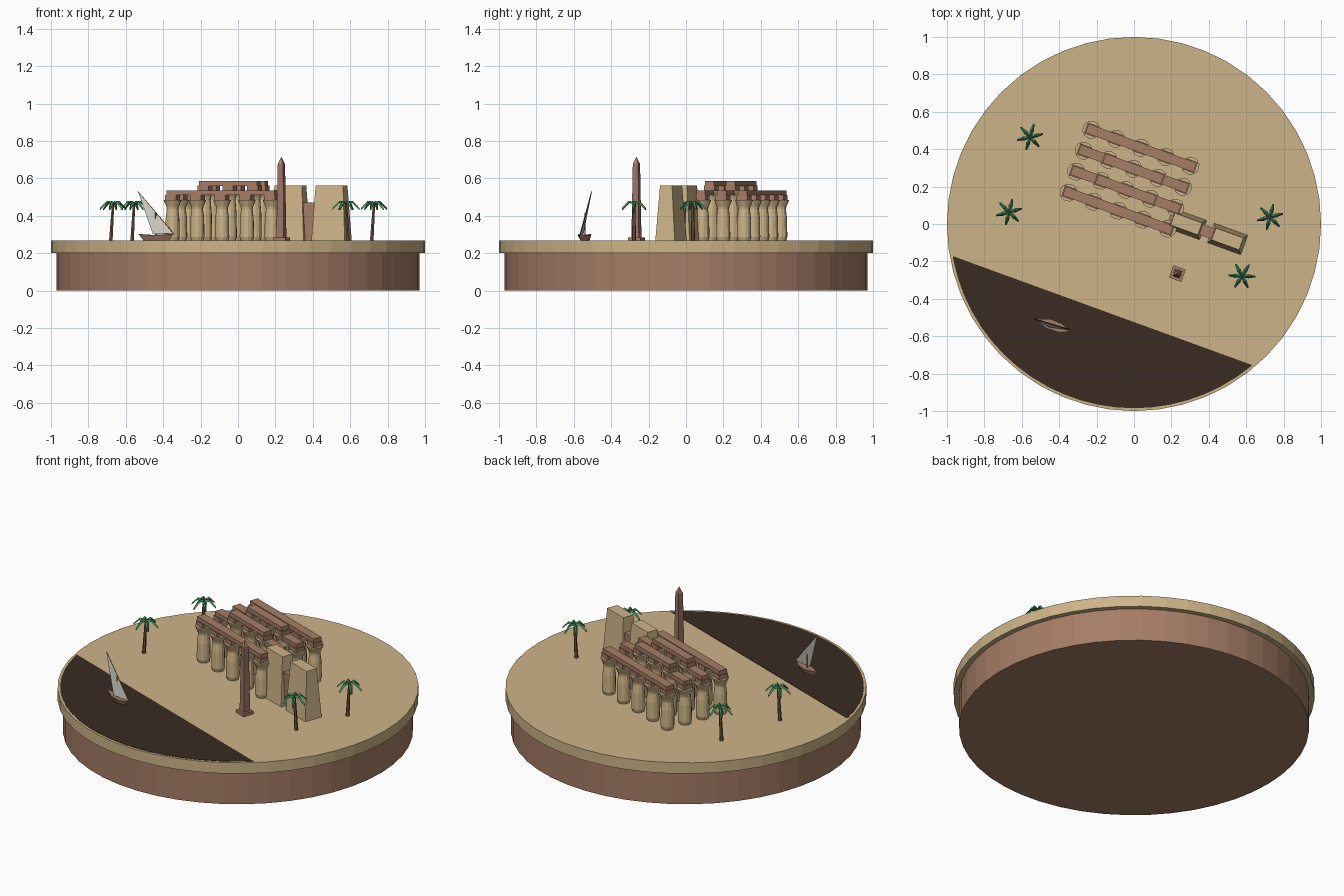
import bpy, bmesh, math
from mathutils import Vector, Matrix

if "Cube" in bpy.data.objects:
    bpy.data.objects.remove(bpy.data.objects["Cube"], do_unlink=True)

TILT = math.radians(-20)          # shared bearing of temple, shore and boat
TURN = Matrix.Rotation(TILT, 4, 'Z')
U, V = TURN @ Vector((1, 0, 0)), TURN @ Vector((0, 1, 0))
GROUND = 0.267


def material(name, r, g, b):
    lin = [((c / 255 + 0.055) / 1.055) ** 2.4 for c in (r, g, b)] + [1]
    m = bpy.data.materials.new(name)
    m.use_nodes = True
    m.diffuse_color = lin
    m.node_tree.nodes["Principled BSDF"].inputs["Base Color"].default_value = lin
    return m


SAND = material("sand", 206, 180, 136)
STONE = material("brown stone", 166, 125, 102)
WATER = material("dark water", 58, 43, 34)
GRANITE = material("red granite", 158, 116, 104)
LEAF = material("palm green", 70, 142, 94)
TRUNK = material("trunk brown", 120, 86, 64)
SAIL = material("sail cloth", 205, 203, 194)


def finish(name, bm, mat, matrix=Matrix()):
    bmesh.ops.recalc_face_normals(bm, faces=bm.faces[:])
    mesh = bpy.data.meshes.new(name)
    bm.to_mesh(mesh)
    bm.free()
    mesh.materials.append(mat)
    ob = bpy.data.objects.new(name, mesh)
    ob.matrix_world = matrix
    bpy.context.collection.objects.link(ob)
    return ob


def at(x, y, z=GROUND, turn=TILT):
    return Matrix.Translation((x, y, z)) @ Matrix.Rotation(turn, 4, 'Z')


def lathe(name, profile, sides, mat, matrix=Matrix()):
    """Closed turned solid from (radius, height) pairs."""
    bm = bmesh.new()
    rings = []
    for r, z in profile:
        rings.append([bm.verts.new((r * math.cos(math.tau * i / sides),
                                    r * math.sin(math.tau * i / sides), z)) for i in range(sides)])
    for a, b in zip(rings, rings[1:]):
        for i in range(sides):
            j = (i + 1) % sides
            bm.faces.new((a[i], a[j], b[j], b[i]))
    bm.faces.new(rings[0][::-1])
    bm.faces.new(rings[-1])
    return finish(name, bm, mat, matrix)


def block(name, length, depth, height, mat, matrix, top=(1, 1)):
    """Box standing on its origin, with an optional tapered top."""
    bm = bmesh.new()
    bmesh.ops.create_cube(bm, size=1)
    for v in bm.verts:
        up = v.co.z > 0
        v.co = (v.co.x * length * (top[0] if up else 1),
                v.co.y * depth * (top[1] if up else 1), height if up else 0)
    return finish(name, bm, mat, matrix)


def rod(name, a, b, r1, r2, mat, sides=6):
    a, b = Vector(a), Vector(b)
    matrix = Matrix.Translation(a) @ (b - a).to_track_quat('Z', 'Y').to_matrix().to_4x4()
    return lathe(name, [(r1, 0), (r2, (b - a).length)], sides, mat, matrix)


# Plinth and sandy ground
lathe("plinth", [(0.97, 0), (0.97, 0.205)], 48, STONE)
lathe("ground", [(1, 0.2), (1, GROUND)], 48, SAND)

# River: a disc cut along the shore line
bm = bmesh.new()
bmesh.ops.create_circle(bm, cap_ends=True, segments=64, radius=0.985)
bmesh.ops.bisect_plane(bm, geom=bm.verts[:] + bm.edges[:] + bm.faces[:],
                       plane_co=(-0.17, -0.4625, 0), plane_no=V, clear_outer=True)
top = bmesh.ops.extrude_face_region(bm, geom=bm.faces[:])
bmesh.ops.translate(bm, vec=(0, 0, 0.003),
                    verts=[g for g in top["geom"] if isinstance(g, bmesh.types.BMVert)])
finish("river", bm, WATER, Matrix.Translation((0, 0, GROUND - 0.001)))

# Columned hall: four rows of five, the six inner columns taller
START = Vector((-0.35, 0.168, 0))
STEP, ROW = 0.141, 0.119
LOW, HIGH = 0.218, 0.268


def beam(name, row, first, last, z):
    mid = START + U * STEP * (first + last) / 2 + V * ROW * row
    block(name, STEP * (last - first) + 0.05, 0.052, 0.026, STONE, at(mid.x, mid.y, z))


for row in range(4):
    inner = row in (1, 2)
    for col in range(5):
        p = START + U * STEP * col + V * ROW * row
        h = HIGH if inner and 0 < col < 4 else LOW
        lathe("column", [(0.033, 0), (0.039, 0.02), (0.037, h * 0.55), (0.031, h - 0.05),
                         (0.034, h - 0.035), (0.048, h - 0.004), (0.048, h)],
              12, SAND, at(p.x, p.y))
        block("column_pad", 0.062, 0.062, 0.026, STONE, at(p.x, p.y, GROUND + h))
    if inner:
        beam("upper_beam", row, 1, 3, GROUND + HIGH + 0.025)
        beam("side_beam", row, 0, 0.6, GROUND + LOW + 0.025)
        beam("side_beam", row, 3.4, 4, GROUND + LOW + 0.025)
    else:
        beam("roof_beam", row, 0, 4, GROUND + LOW + 0.025)

# Gate: two sloping towers and the doorway block between
for x, y in ((0.28, 0), (0.5, -0.08)):
    block("gate_tower", 0.19, 0.11, 0.295, SAND, at(x, y), (0.82, 0.62))
block("gate_door", 0.1, 0.06, 0.205, STONE, at(0.39, -0.04))

# Obelisk
OX, OY = 0.232, -0.265
block("obelisk_base", 0.07, 0.07, 0.018, STONE, at(OX, OY))
block("obelisk_shaft", 0.042, 0.042, 0.395, GRANITE, at(OX, OY, GROUND + 0.017), (0.72, 0.72))
block("obelisk_tip", 0.03, 0.03, 0.036, STONE, at(OX, OY, GROUND + 0.411), (0.04, 0.04))


# Palms
def palm(x, y, lean):
    crown = Vector((x, y, 0.462))
    rod("palm_trunk", (x - lean, y, GROUND), crown, 0.011, 0.007, TRUNK)
    bm = bmesh.new()
    for i in range(6):
        spin = Matrix.Rotation(math.tau * i / 6 + x * 9, 3, 'Z')
        strips = []
        for r, w, z in ((0, 0.006, 0.008), (0.035, 0.011, 0.014), (0.072, 0.004, -0.024)):
            strips.append([bm.verts.new(spin @ Vector((r, s * w, z + dz)))
                           for s, dz in ((-1, -0.007), (0, 0.004), (1, -0.007))])
        for a, b in zip(strips, strips[1:]):
            for k in range(3):
                n = (k + 1) % 3
                bm.faces.new((a[k], a[n], b[n], b[k]))
        bm.faces.new(strips[-1])
    finish("palm_leaves", bm, LEAF, Matrix.Translation(crown))


for px, py, lean in ((-0.556, 0.465, 0.01), (-0.668, 0.064, 0.012),
                     (0.727, 0.037, 0.012), (0.577, -0.278, -0.012)):
    palm(px, py, lean)

# Sailing boat: pointed hull, mast, slanted yard and triangular sail
bm = bmesh.new()
levels = []
for scale, width, z in ((0.72, 0.5, 0), (1, 1, 0.03)):
    levels.append([bm.verts.new((x * scale, y * width, z + (0.006 if z and not y else 0)))
                   for x, y in ((-0.1, 0), (-0.02, -0.027), (0.05, -0.024),
                                (0.1, 0), (0.05, 0.024), (-0.02, 0.027))])
for i in range(6):
    j = (i + 1) % 6
    bm.faces.new((levels[0][i], levels[0][j], levels[1][j], levels[1][i]))
for ring in levels:
    bm.faces.new(ring)
finish("boat_hull", bm, STONE, at(-0.438, -0.54))
PEAK, TACK, CLEW = Vector((-0.535, -0.505, 0.53)), Vector((-0.345, -0.565, 0.305)), Vector((-0.455, -0.55, 0.302))
rod("boat_mast", (-0.44, -0.54, GROUND), (-0.44, -0.54, 0.415), 0.004, 0.003, TRUNK)
rod("boat_yard", TACK, PEAK, 0.003, 0.002, TRUNK)
bm = bmesh.new()
off = (TACK - PEAK).cross(CLEW - PEAK).normalized() * 0.002
front, back = ([bm.verts.new(p + off * s) for p in (PEAK, TACK, CLEW)] for s in (-1, 1))
bm.faces.new(front)
bm.faces.new(back)
for i in range(3):
    j = (i + 1) % 3
    bm.faces.new((front[i], front[j], back[j], back[i]))
finish("boat_sail", bm, SAIL)
